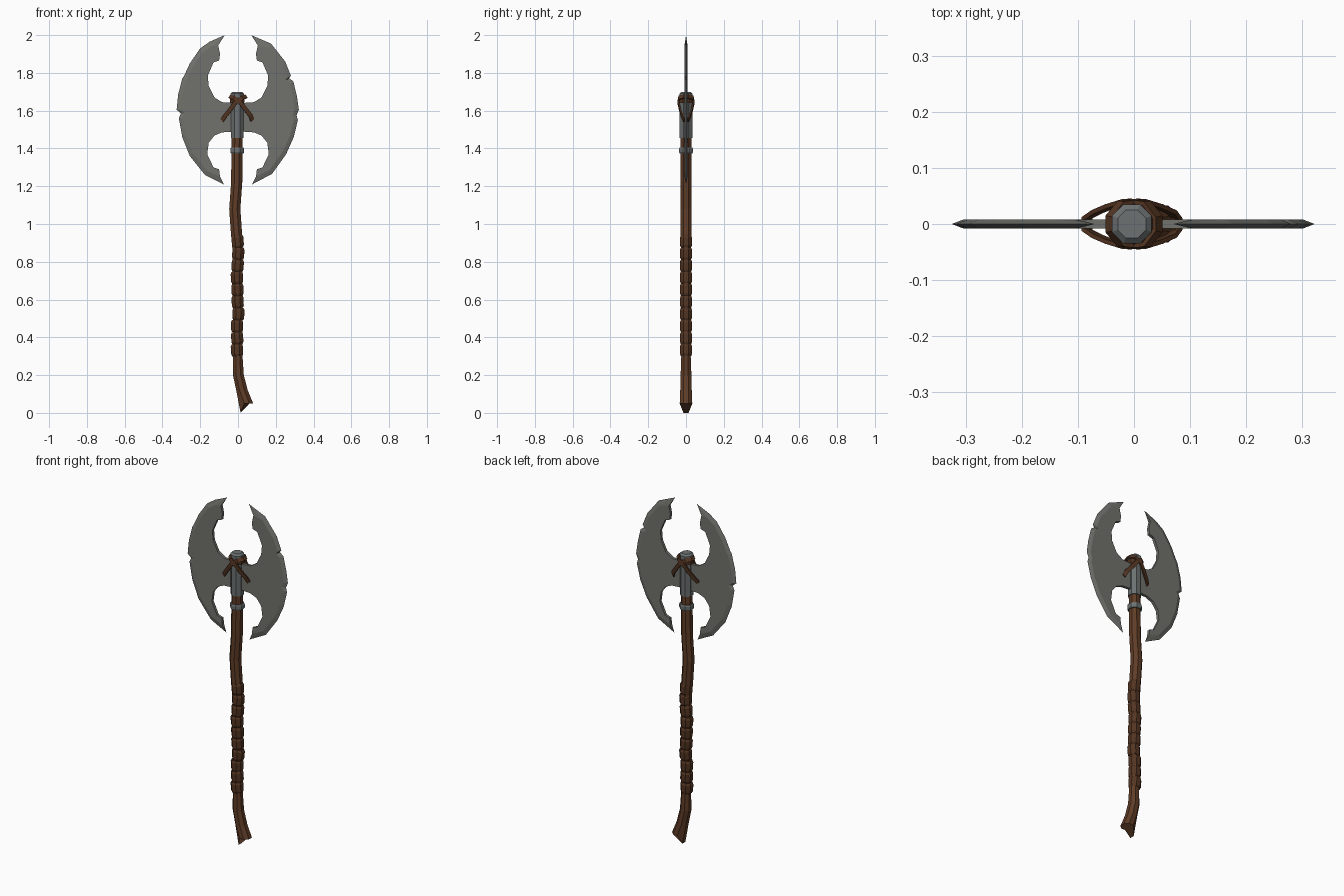
import bpy, bmesh, math, random
from mathutils import Vector, Matrix

random.seed(4)
if "Cube" in bpy.data.objects:
    bpy.data.objects.remove(bpy.data.objects["Cube"], do_unlink=True)


def material(name, rgb):
    m = bpy.data.materials.new(name)
    m.use_nodes = True
    m.diffuse_color = (*rgb, 1)
    bsdf = next(n for n in m.node_tree.nodes if n.type == 'BSDF_PRINCIPLED')
    bsdf.inputs["Base Color"].default_value = (*rgb, 1)
    return m


BLADE = material("blade_steel", (0.165, 0.165, 0.15))
FITTING = material("fitting_steel", (0.15, 0.165, 0.165))
WOOD = material("brown_wood", (0.115, 0.046, 0.02))
LEATHER = material("dark_leather", (0.09, 0.036, 0.016))


def finish(name, bm, mat):
    bmesh.ops.recalc_face_normals(bm, faces=bm.faces)
    mesh = bpy.data.meshes.new(name)
    bm.to_mesh(mesh)
    bm.free()
    mesh.materials.append(mat)
    obj = bpy.data.objects.new(name, mesh)
    bpy.context.collection.objects.link(obj)
    return obj


def skin(bm, rings, closed=False):
    """Join neighbouring vertex rings with quads; cap the ends if open."""
    pairs = list(zip(rings, rings[1:]))
    if closed:
        pairs.append((rings[-1], rings[0]))
    for a, b in pairs:
        n = len(a)
        for i in range(n):
            j = (i + 1) % n
            bm.faces.new((a[i], a[j], b[j], b[i]))
    if not closed:
        bm.faces.new(rings[0])
        bm.faces.new(rings[-1])


def octagon(bm, x, z, r):
    angles = [math.radians(22.5 + 45 * i) for i in range(8)]
    return [bm.verts.new((x + r * math.cos(a), r * math.sin(a), z)) for a in angles]


def column(name, profile, mat, tilt=0.0):
    """Octagonal column from (z, x, radius) rings, tilted about its first ring."""
    bm = bmesh.new()
    skin(bm, [octagon(bm, x, z, r) for z, x, r in profile])
    if tilt:
        pivot = Vector((profile[0][1], 0, profile[0][0]))
        bmesh.ops.rotate(bm, verts=bm.verts, cent=pivot,
                         matrix=Matrix.Rotation(tilt, 3, 'Y'))
    return finish(name, bm, mat)


# Bent wooden handle with a splintered foot
foot_z = 0.05
handle = column("handle", [
    (foot_z, 0.047, 0.036), (0.12, 0.021, 0.033), (0.2, 0.002, 0.031),
    (0.3, -0.001, 0.027), (0.86, -0.003, 0.028), (0.95, -0.008, 0.032),
    (1.08, -0.017, 0.032), (1.22, -0.007, 0.032), (1.46, -0.005, 0.031)], WOOD)
for v in handle.data.vertices:
    if v.co.z < foot_z + 0.001 and v.co.x < 0.02:
        v.co.z = 0.0

# Leather grip made of stacked, slightly crooked wraps
count, low, high = 10, 0.3, 0.94
step = (high - low) / count
for i in range(count):
    z = low + i * step
    x = -0.002 + random.uniform(-0.003, 0.003)
    column(f"grip_wrap_{i + 1}", [
        (z, x, 0.029), (z + step * 0.18, x, 0.034),
        (z + step * 0.8, x, 0.035), (z + step, x, 0.029)],
        LEATHER, random.uniform(-0.07, 0.07))

# Steel socket, cap and collar
AXIS = -0.004
column("socket", [(1.455, AXIS, 0.036), (1.68, AXIS, 0.036)], FITTING)
column("socket_cap", [(1.67, AXIS, 0.038), (1.69, AXIS, 0.038),
                      (1.70, AXIS, 0.027)], FITTING)
column("collar", [(1.373, AXIS, 0.036), (1.38, AXIS, 0.04),
                  (1.398, AXIS, 0.04), (1.405, AXIS, 0.036)], FITTING)

# Blade outlines as (distance from axis, height)
inner_edge = [
    (0.095, 1.25), (0.10, 1.29), (0.13, 1.30), (0.163, 1.37), (0.155, 1.43),
    (0.125, 1.468), (0.085, 1.485), (0.01, 1.49), (0.01, 1.64), (0.085, 1.645),
    (0.125, 1.67), (0.155, 1.73), (0.16, 1.785), (0.13, 1.855), (0.10, 1.865),
    (0.095, 1.90), (0.105, 1.945)]
right_edge = [
    (0.07, 2.0), (0.15, 1.965), (0.20, 1.93), (0.255, 1.85), (0.285, 1.785),
    (0.295, 1.77), (0.317, 1.685), (0.325, 1.605), (0.302, 1.585),
    (0.313, 1.56), (0.295, 1.46), (0.255, 1.36), (0.175, 1.26), (0.075, 1.21)]
left_edge = [
    (0.07, 2.0), (0.175, 1.955), (0.25, 1.86), (0.28, 1.785), (0.27, 1.772),
    (0.293, 1.755), (0.312, 1.675), (0.322, 1.605), (0.31, 1.575),
    (0.317, 1.55), (0.295, 1.46), (0.255, 1.37), (0.18, 1.265), (0.075, 1.21)]


def blade(name, side, outer, half=0.008, shrink=0.935):
    bm = bmesh.new()
    rim = [bm.verts.new((side * x, 0, z)) for x, z in outer]
    sheets = []
    for y in (-half, half):
        ground = [bm.verts.new((side * x * shrink, y, 1.6 + (z - 1.6) * shrink))
                  for x, z in outer[1:-1]]
        back = [bm.verts.new((side * x, y, z)) for x, z in inner_edge]
        bm.faces.new([rim[0]] + ground + [rim[-1]] + back)
        # Sharpened bevel between the flat and the cutting rim
        bevel = [rim[0]] + ground + [rim[-1]]
        for i in range(len(rim) - 1):
            corners = [rim[i], rim[i + 1], bevel[i + 1], bevel[i]]
            bm.faces.new(list(dict.fromkeys(corners)))
        sheets.append(back)
    front, rear = sheets
    for i in range(len(front) - 1):
        bm.faces.new((front[i], front[i + 1], rear[i + 1], rear[i]))
    bm.faces.new((rim[-1], front[0], rear[0]))
    bm.faces.new((rim[0], rear[-1], front[-1]))
    bmesh.ops.recalc_face_normals(bm, faces=bm.faces)
    bmesh.ops.triangulate(bm, faces=[f for f in bm.faces if len(f.verts) > 4])
    finish(name, bm, BLADE)


blade("right_blade", -1, right_edge)
blade("left_blade", 1, left_edge)


# Crossed leather straps looping over the socket and round the blade necks
def strap(name, side, reach, width=0.011, thick=0.004):
    half = [(-0.042, 0.012, 1.675), (-0.022, 0.037, 1.668), (0.012, 0.041, 1.645),
            (0.042, 0.032, 1.605), (0.066, 0.022, 1.575), (reach, 0.011, 1.55)]
    path = [Vector((side * x, -y, z)) for x, y, z in half]
    path += [Vector((p.x, -p.y, p.z)) for p in reversed(path)]
    centre = sum(path, Vector()) / len(path)
    across = Vector((side * 0.65, 0, 0.9)).normalized()
    bm = bmesh.new()
    rings = []
    for i, p in enumerate(path):
        along = (path[(i + 1) % len(path)] - path[i - 1]).normalized()
        wide = (across - along * across.dot(along)).normalized()
        out = along.cross(wide)
        if out.dot(p - centre) < 0:
            out.negate()
        rings.append([bm.verts.new(p + wide * width * a + out * thick * b)
                      for a, b in ((-1, -1), (1, -1), (1, 1), (-1, 1))])
    skin(bm, rings, closed=True)
    finish(name, bm, LEATHER)


strap("right_strap", -1, 0.084)
strap("left_strap", 1, 0.076)

# Strap band around the top of the socket
column("strap_band", [(1.64, AXIS, 0.038), (1.646, AXIS, 0.041),
                      (1.662, AXIS, 0.041), (1.668, AXIS, 0.038)], LEATHER)
